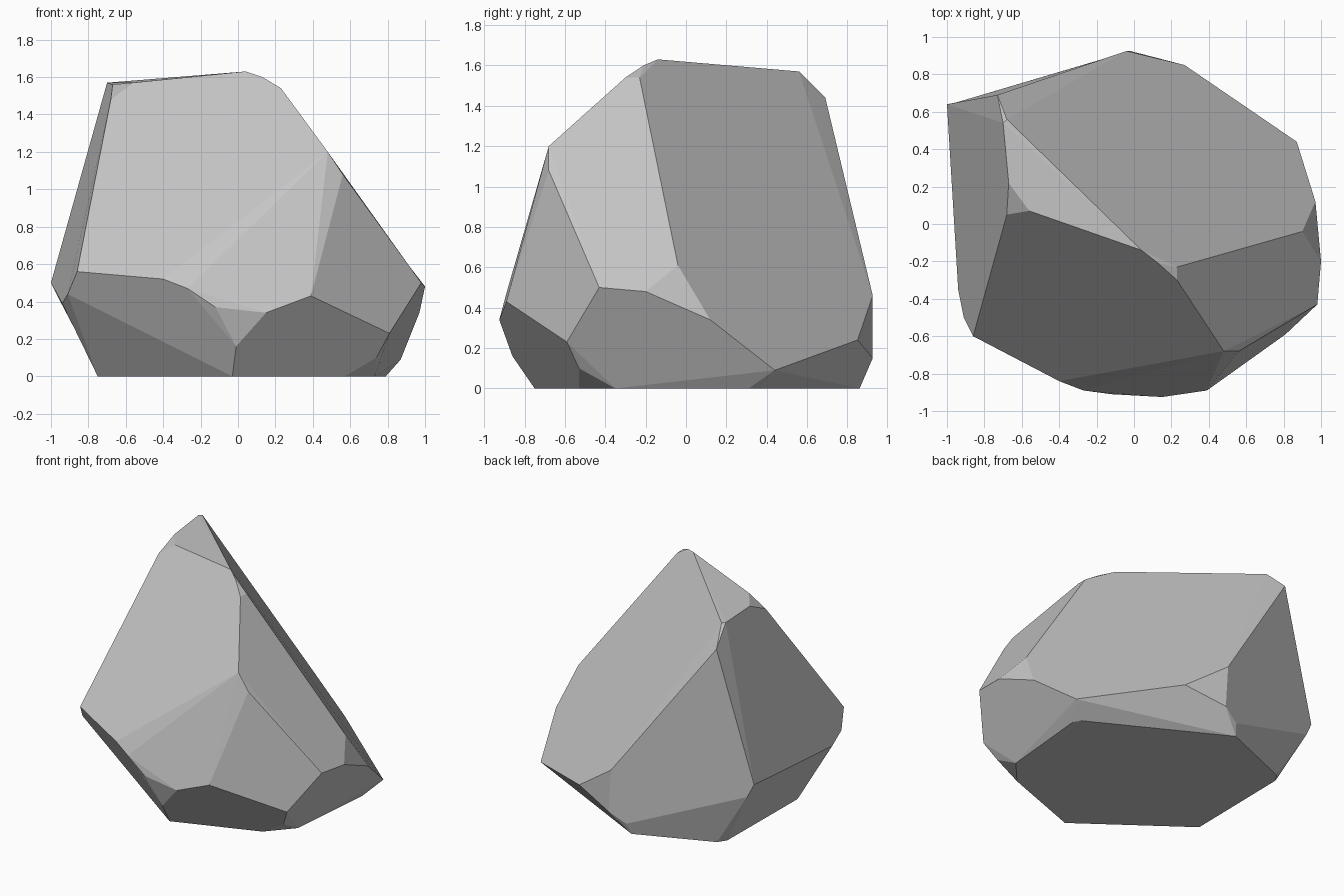
import bpy
import bmesh
import math

# Remove the default object
default_cube = bpy.data.objects.get("Cube")
if default_cube is not None:
    bpy.data.objects.remove(default_cube, do_unlink=True)


def make_material(name, grey):
    """One flat grey stone colour."""
    material = bpy.data.materials.new(name)
    material.use_nodes = True
    colour = (grey, grey, grey, 1)
    material.diffuse_color = colour
    shader = next(n for n in material.node_tree.nodes if n.type == 'BSDF_PRINCIPLED')
    shader.inputs["Base Color"].default_value = colour
    return material


def build_faceted_stone(name, corner_groups, flat_angle, material):
    """Wrap the corner points in a convex shell and merge the nearly coplanar faces."""
    bm = bmesh.new()
    for group in corner_groups.values():
        for corner in group:
            bm.verts.new(corner)
    hull = bmesh.ops.convex_hull(bm, input=bm.verts[:], use_existing_faces=False)
    unused = {item for key in ("geom_interior", "geom_unused") for item in hull[key]
              if isinstance(item, bmesh.types.BMVert) and item.is_valid}
    bmesh.ops.delete(bm, geom=list(unused), context='VERTS')
    bmesh.ops.dissolve_limit(bm, angle_limit=flat_angle, verts=bm.verts[:], edges=bm.edges[:])
    bmesh.ops.recalc_face_normals(bm, faces=bm.faces[:])
    for face in bm.faces:
        face.smooth = False
    mesh = bpy.data.meshes.new(name)
    bm.to_mesh(mesh)
    bm.free()
    mesh.materials.append(material)
    stone = bpy.data.objects.new(name, mesh)
    bpy.context.scene.collection.objects.link(stone)
    return stone


# Chipped corners of the boulder, grouped by level
corners = {
    # Flat crown and its chipped ends
    "crown": [(.04, -.14, 1.63), (-.68, .56, 1.57), (-.7, .54, 1.57), (-.67, .22, 1.56),
              (-.56, .07, 1.57), (-.68, .05, 1.48), (-.73, .69, 1.44)],
    # Shoulder running down from the crown to the front
    "shoulder": [(.13, -.21, 1.6), (.23, -.3, 1.54), (.23, -.23, 1.54),
                 (.48, -.68, 1.2), (.53, -.7, 1.04), (.56, -.68, 1.08)],
    # Widest belt, all the way round
    "belt": [(-1, .64, .5), (-.94, -.35, .39), (-.91, -.5, .44), (-.86, -.6, .56),
             (-.4, -.84, .52), (-.27, -.89, .47), (-.12, -.91, .37), (.15, -.925, .34),
             (.39, -.89, .43), (.81, -.59, .23), (.98, -.43, .5), (1, -.2, .48),
             (.9, -.04, .61), (.97, .12, .34), (.27, .85, .24), (-.04, .925, .46)],
    # Undercut between the belt and the ground
    "undercut": [(-.95, .65, .4), (-.02, .925, .15), (-.14, .89, .08), (.87, .44, .09),
                 (.74, -.53, .1), (-.01, -.86, .16)],
    # Flat underside
    "base": [(-.75, -.22, 0), (-.03, -.75, 0), (.57, -.53, 0), (.73, -.35, 0),
             (.79, .31, 0), (.76, .36, 0), (-.16, .86, 0), (-.7, .64, 0), (-.74, .58, 0)],
}

# Single boulder
stone_grey = make_material("stone grey", .56)
build_faceted_stone("boulder", corners, math.radians(6), stone_grey)
